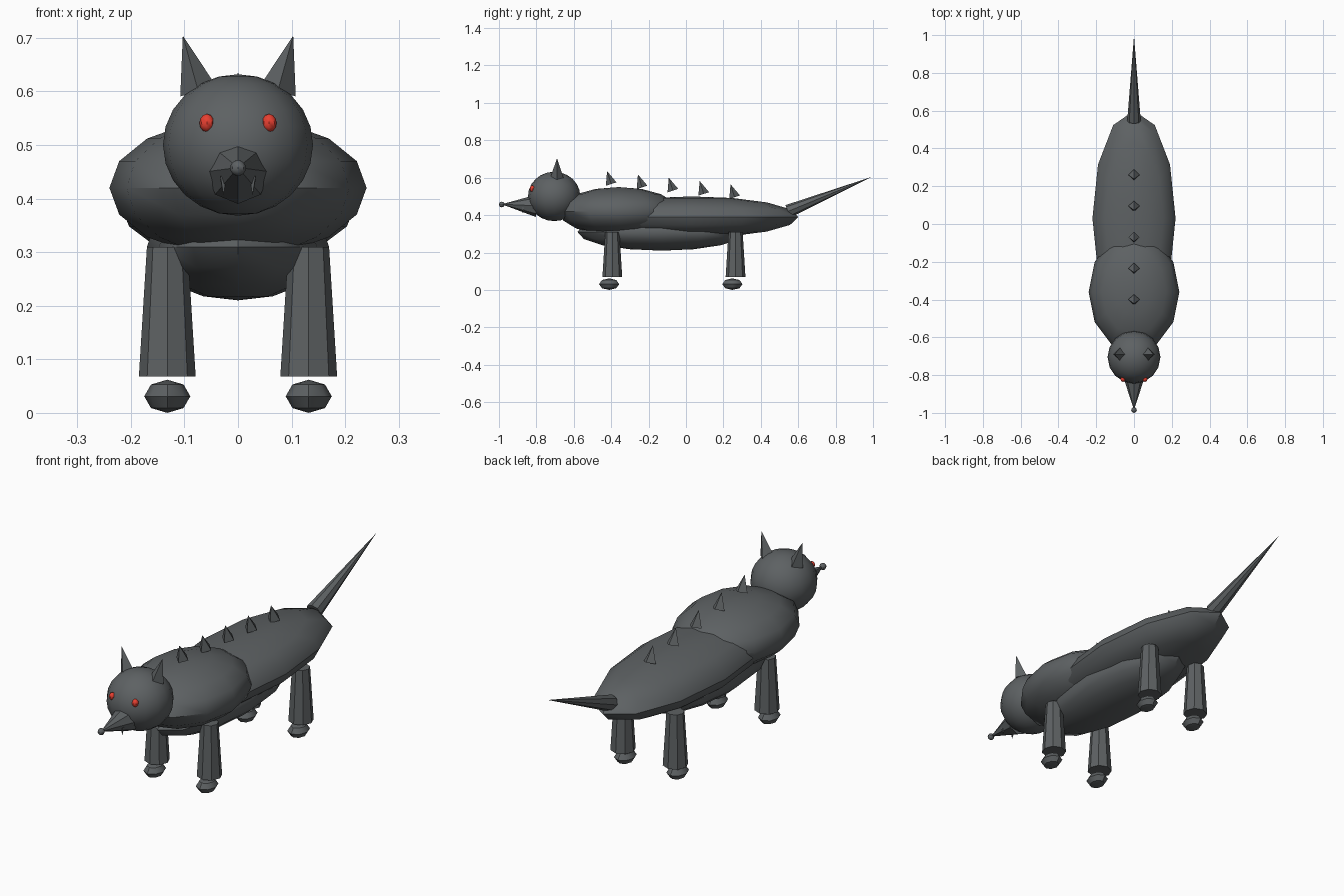
import bpy
import math
from mathutils import Vector

if "Cube" in bpy.data.objects:
    bpy.data.objects.remove(bpy.data.objects["Cube"])


def material(name, rgb):
    mat = bpy.data.materials.new(name)
    mat.use_nodes = True
    color = (*rgb, 1)
    mat.diffuse_color = color
    mat.node_tree.nodes["Principled BSDF"].inputs["Base Color"].default_value = color
    return mat


GREY = material("dark grey", (0.11, 0.12, 0.125))
RED = material("glowing red", (0.8, 0.05, 0.03))


def finish(name, mat, smooth):
    obj = bpy.context.object
    obj.name = name
    obj.data.materials.append(mat)
    if smooth:
        bpy.ops.object.shade_smooth_by_angle(angle=math.radians(smooth))
    return obj


def blob(name, center, radii, segments=12, rings=8, mat=GREY, smooth=40):
    """Ellipsoid with its poles on the vertical axis."""
    bpy.ops.mesh.primitive_uv_sphere_add(segments=segments, ring_count=rings, location=center)
    bpy.context.object.scale = radii
    bpy.ops.object.transform_apply(location=False, rotation=False, scale=True)
    return finish(name, mat, smooth)


def spike(name, base, tip, radius, sides=4, tip_radius=0):
    """Flat-sided cone running from base to tip."""
    base, tip = Vector(base), Vector(tip)
    axis = tip - base
    bpy.ops.mesh.primitive_cone_add(vertices=sides, radius1=radius, radius2=tip_radius,
                                    depth=axis.length, location=(base + tip) / 2)
    obj = bpy.context.object
    obj.rotation_euler = Vector((0, 0, 1)).rotation_difference(axis).to_euler()
    return finish(name, GREY, 0)


# Trunk
blob("hindquarters", (0, 0.03, 0.39), (0.22, 0.57, 0.11))
blob("chest", (0, -0.36, 0.42), (0.24, 0.32, 0.13))
blob("belly", (0, -0.13, 0.31), (0.17, 0.45, 0.1))

# Head and snout
blob("head", (0, -0.705, 0.5), (0.14, 0.14, 0.132), 16, 12)
spike("snout", (0, -0.80, 0.45), (0, -0.985, 0.458), 0.06, 8)
blob("nose", (0, -0.985, 0.457), (0.015, 0.015, 0.015), 8, 6)

# Paired parts
for side, s in (("left", 1), ("right", -1)):
    spike(side + "_ear", (s * 0.074, -0.69, 0.6), (s * 0.103, -0.69, 0.704), 0.035)
    blob(side + "_eye", (s * 0.058, -0.822, 0.541), (0.014, 0.014, 0.017), 8, 6, RED)
    spike(side + "_fang", (s * 0.028, -0.87, 0.442), (s * 0.027, -0.872, 0.405), 0.008)
    for end, y in (("front", -0.394), ("rear", 0.265)):
        spike(f"{end}_{side}_leg", (s * 0.132, y, 0.068), (s * 0.132, y, 0.31), 0.053, 8, 0.038)
        blob(f"{end}_{side}_foot", (s * 0.132, y - 0.017, 0.031), (0.043, 0.054, 0.031), 8, 4)

# Tail and row of back spikes
spike("tail", (0, 0.545, 0.42), (0, 0.995, 0.605), 0.036, 8)
for i in range(5):
    y, z = -0.4 + 0.165 * i, 0.566 - 0.0175 * i
    spike(f"back_spike_{i + 1}", (0, y, z), (0, y - 0.022, z + 0.069), 0.03)
